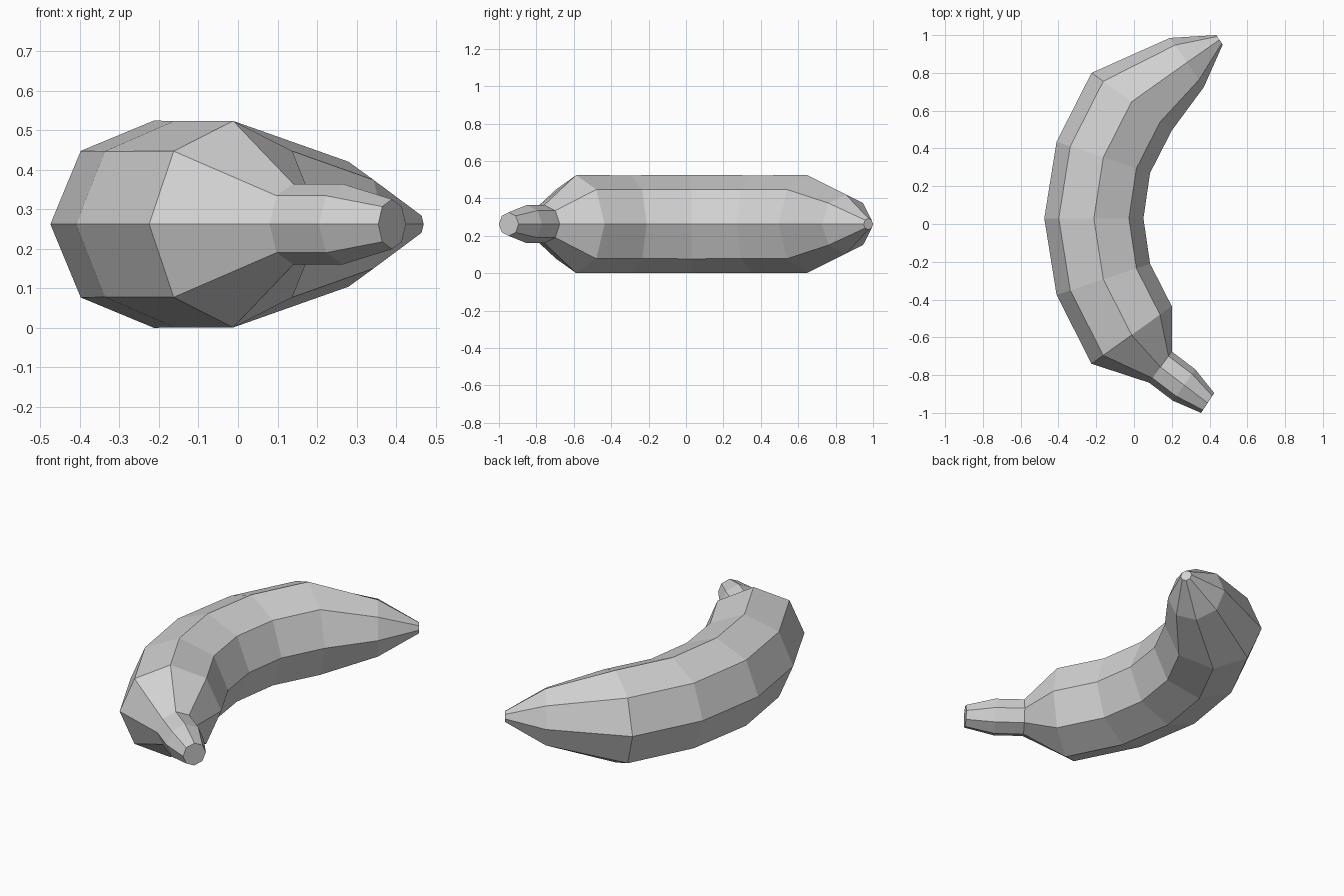
import bpy
import bmesh
from math import cos, sin, pi
from mathutils import Vector

if "Cube" in bpy.data.objects:
    bpy.data.objects.remove(bpy.data.objects["Cube"], do_unlink=True)

SIDES = 8
MID_Z = 0.2625

# Cross-sections from stem to tip: outer and inner edge of the curve (x, y)
SECTIONS = [
    ((0.355, -1.0), (0.425, -0.895)),     # stem end
    ((0.205, -0.935), (0.325, -0.77)),    # stem middle
    ((0.08, -0.84), (0.2, -0.675)),       # stem base
    ((-0.225, -0.74), (0.2, -0.435)),
    ((-0.41, -0.375), (0.085, -0.21)),
    ((-0.475, 0.03), (0.05, 0.03)),       # middle of the body
    ((-0.41, 0.435), (0.085, 0.27)),
    ((-0.225, 0.8), (0.2, 0.495)),
    ((0.19, 0.985), (0.37, 0.725)),
    ((0.435, 1.0), (0.47, 0.95)),         # blunt tip
]


def add_ring(bm, outer, inner):
    """Upright octagon whose horizontal diameter runs from outer to inner."""
    a, b = Vector((*outer, MID_Z)), Vector((*inner, MID_Z))
    centre, across = (a + b) / 2, (a - b) / 2
    up = Vector((0, 0, across.length))
    angles = [2 * pi * i / SIDES for i in range(SIDES)]
    return [bm.verts.new(centre + across * cos(t) + up * sin(t)) for t in angles]


# Skin: plain matte grey
skin = bpy.data.materials.new("light_grey")
skin.use_nodes = True
colour = (0.64, 0.64, 0.64, 1)
skin.diffuse_color = colour
bsdf = next(n for n in skin.node_tree.nodes if n.type == "BSDF_PRINCIPLED")
bsdf.inputs["Base Color"].default_value = colour

# Banana: loft the sections and close both ends
bm = bmesh.new()
rings = [add_ring(bm, *section) for section in SECTIONS]
for lower, upper in zip(rings, rings[1:]):
    for i in range(SIDES):
        j = (i + 1) % SIDES
        bm.faces.new((lower[i], lower[j], upper[j], upper[i]))
bm.faces.new(rings[0])
bm.faces.new(rings[-1])
bmesh.ops.recalc_face_normals(bm, faces=bm.faces)

mesh = bpy.data.meshes.new("banana")
bm.to_mesh(mesh)
bm.free()
mesh.materials.append(skin)
banana = bpy.data.objects.new("banana", mesh)
bpy.context.collection.objects.link(banana)
